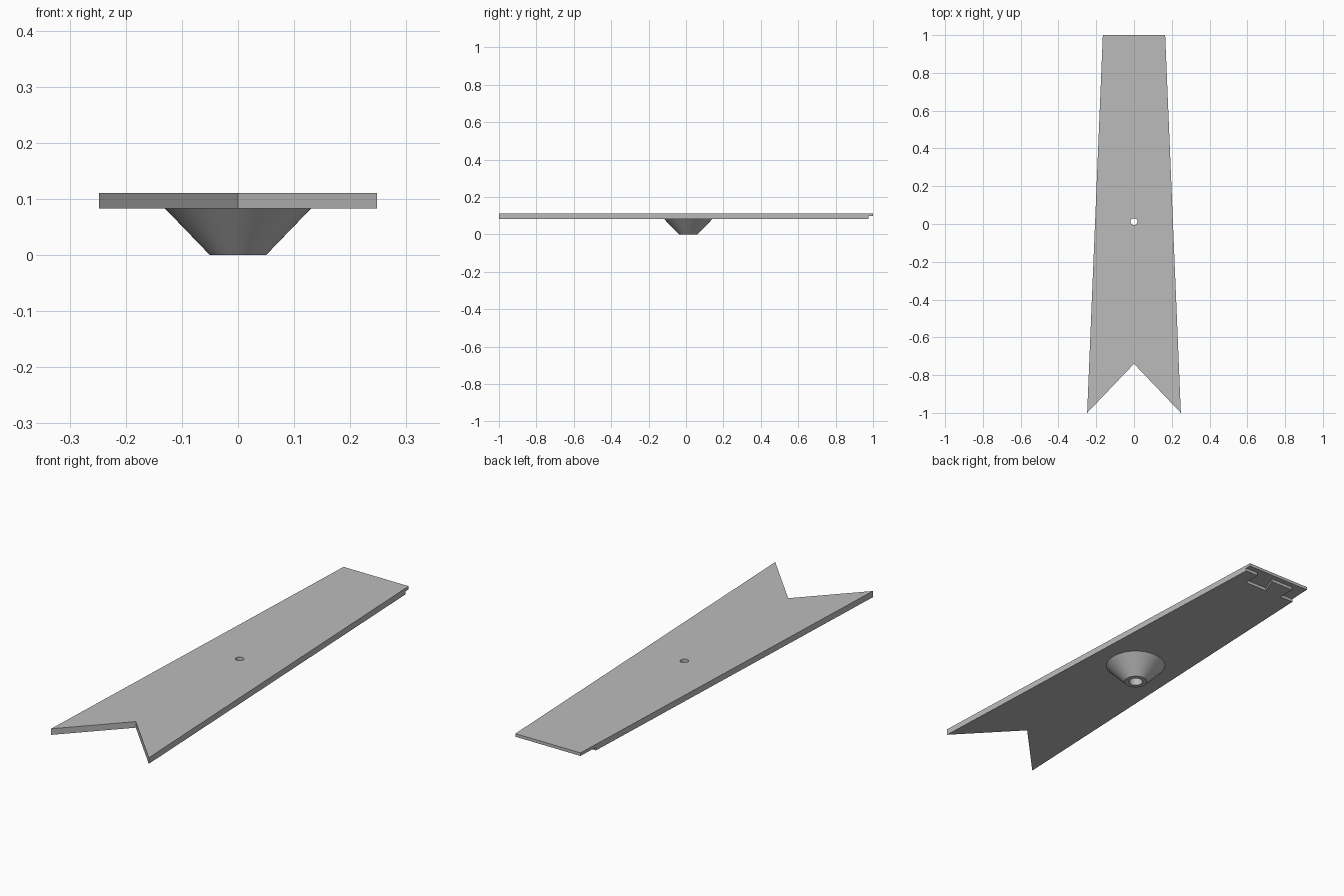
import bpy, bmesh, math

cube = bpy.data.objects.get("Cube")
if cube:
    bpy.data.objects.remove(cube, do_unlink=True)

grey = bpy.data.materials.new("plain grey")
grey.use_nodes = True
colour = (0.5, 0.5, 0.5, 1)
grey.diffuse_color = colour
grey.node_tree.nodes["Principled BSDF"].inputs["Base Color"].default_value = colour

BOTTOM, LIP, TOP = 0.083, 0.097, 0.111   # plate underside, lip underside, plate top
CENTRE_Y = 0.012                         # hole and boss centre
HOLE_R = 0.018


def make_object(name, bm):
    bmesh.ops.recalc_face_normals(bm, faces=bm.faces)
    mesh = bpy.data.meshes.new(name)
    bm.to_mesh(mesh)
    bm.free()
    obj = bpy.data.objects.new(name, mesh)
    bpy.context.collection.objects.link(obj)
    mesh.materials.append(grey)
    return obj


def prism(name, outline, z0, z1):
    """Extrude a flat outline straight up."""
    bm = bmesh.new()
    face = bm.faces.new([bm.verts.new((x, y, z0)) for x, y in outline])
    top = bmesh.ops.extrude_face_region(bm, geom=[face])["geom"]
    verts = [v for v in top if isinstance(v, bmesh.types.BMVert)]
    bmesh.ops.translate(bm, verts=verts, vec=(0, 0, z1 - z0))
    return make_object(name, bm)


def lathe(name, profile, steps=64):
    """Spin a radius/height profile around the vertical hole axis."""
    bm = bmesh.new()
    verts = [bm.verts.new((r, CENTRE_Y, z)) for r, z in profile]
    edges = [bm.edges.new(pair) for pair in zip(verts, verts[1:])]
    bmesh.ops.spin(bm, geom=verts + edges, cent=(0, CENTRE_Y, 0), axis=(0, 0, 1),
                   angle=math.tau, steps=steps)
    bmesh.ops.remove_doubles(bm, verts=bm.verts, dist=1e-5)
    return make_object(name, bm)


def select_only(obj):
    bpy.ops.object.select_all(action='DESELECT')
    obj.select_set(True)
    bpy.context.view_layer.objects.active = obj


def cut(obj, cutter):
    cutter.hide_render = True
    mod = obj.modifiers.new("cut", 'BOOLEAN')
    mod.operation = 'DIFFERENCE'
    mod.solver = 'EXACT'
    mod.object = cutter
    select_only(obj)
    bpy.ops.object.modifier_apply(modifier=mod.name)
    bpy.data.objects.remove(cutter, do_unlink=True)


# Tapered plate with a V notch at the front
plate = prism("plate", [(-0.248, -1), (0, -0.74), (0.248, -1),
                        (0.165, 1), (-0.165, 1)], BOTTOM, TOP)

# Stepped lap joint cut into the underside of the back end
OUT, IN = 0.975, 0.895
cut(plate, prism("lap_joint_cutter",
                 [(0.3, 1.1), (0.3, OUT), (0.1, OUT), (0.1, IN), (-0.017, IN),
                  (0.017, OUT), (-0.1, OUT), (-0.1, IN), (-0.3, IN), (-0.3, 1.1)],
                 BOTTOM - 0.05, LIP))

# Screw hole through the plate
cut(plate, lathe("hole_cutter", [(0, 0.05), (HOLE_R, 0.05), (HOLE_R, 0.15), (0, 0.15)]))

# Conical boss below, with a wider bore at its foot
boss = lathe("boss", [(0.13, BOTTOM), (0.05, 0), (0.03, 0), (0.03, 0.07),
                      (HOLE_R, 0.07), (HOLE_R, BOTTOM)])

for obj in (plate, boss):
    select_only(obj)
    bpy.ops.object.shade_smooth_by_angle(angle=math.radians(30))
